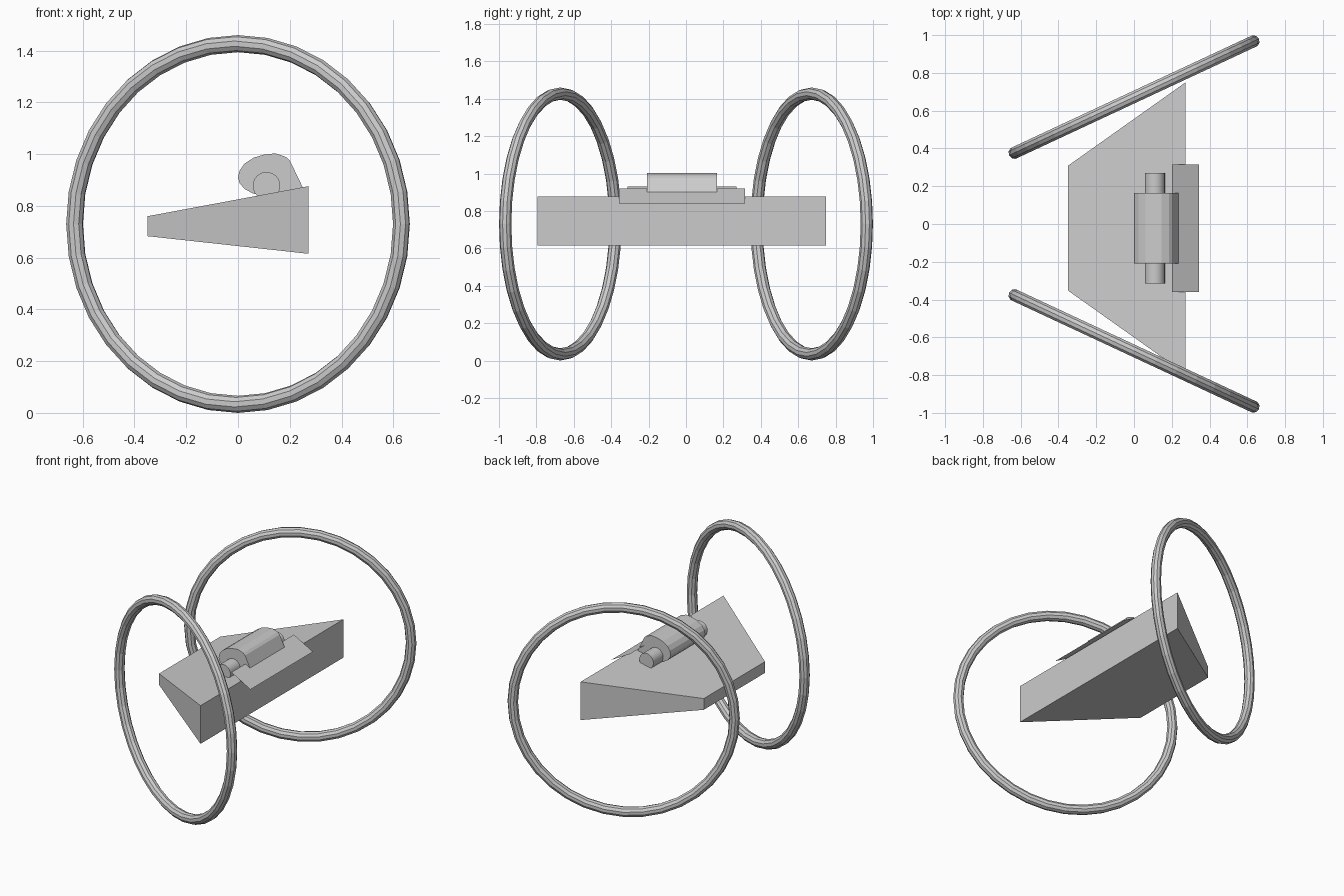
import bpy, bmesh
from math import radians

if "Cube" in bpy.data.objects:
    bpy.data.objects.remove(bpy.data.objects["Cube"])

MID = -0.022  # the seat assembly sits slightly off the ring symmetry plane


def make(name, bm):
    bmesh.ops.recalc_face_normals(bm, faces=bm.faces)
    mesh = bpy.data.meshes.new(name)
    bm.to_mesh(mesh)
    bm.free()
    ob = bpy.data.objects.new(name, mesh)
    bpy.context.collection.objects.link(ob)
    return ob


def prism(name, profile, half_width):
    """Extrude an x-z profile along y; half_width(x) gives the side taper."""
    bm = bmesh.new()
    near = [bm.verts.new((x, MID - half_width(x), z)) for x, z in profile]
    far = [bm.verts.new((x, MID + half_width(x), z)) for x, z in profile]
    bm.faces.new(near)
    bm.faces.new(far[::-1])
    n = len(profile)
    for i in range(n):
        j = (i + 1) % n
        bm.faces.new((near[i], far[i], far[j], near[j]))
    return make(name, bm)


# Wedge-shaped seat, wider and thicker towards +x
prism("seat", [(-0.35, 0.76), (-0.35, 0.683), (0.272, 0.615), (0.272, 0.876)],
      lambda x: 0.33 + (x + 0.35) / 0.622 * 0.441)

# Rounded cushion lying on the seat
prism("cushion", [(0.25, 0.872), (0.20, 0.976), (0.185, 0.989), (0.145, 1.003),
                  (0.10, 0.998), (0.06, 0.986), (0.025, 0.963), (0.006, 0.936),
                  (0.0, 0.91), (0.006, 0.888), (0.025, 0.866), (0.055, 0.849),
                  (0.09, 0.839)],
      lambda x: 0.187)

# Roller through the cushion
bpy.ops.mesh.primitive_cylinder_add(vertices=24, radius=0.053, depth=0.584,
                                    location=(0.11, MID, 0.878),
                                    rotation=(radians(90), 0, 0))
bpy.context.object.name = "roller"
bpy.ops.object.shade_smooth_by_angle(angle=radians(30))

# Thin sloping flap over the seat edge
bm = bmesh.new()
bm.faces.new([bm.verts.new((x, MID + y, z)) for x, y, z in (
    (0.202, -0.337, 0.919), (0.345, -0.337, 0.84),
    (0.345, 0.337, 0.84), (0.202, 0.337, 0.919))])
flap = make("edge_flap", bm)

# Two splayed hoops carrying the seat
for name, side in (("front_hoop", -1), ("back_hoop", 1)):
    bpy.ops.mesh.primitive_torus_add(major_segments=36, minor_segments=10,
                                     major_radius=0.697, minor_radius=0.033,
                                     location=(0, side * 0.672, 0.73),
                                     rotation=(radians(90), 0, side * radians(25)))
    bpy.context.object.name = name
